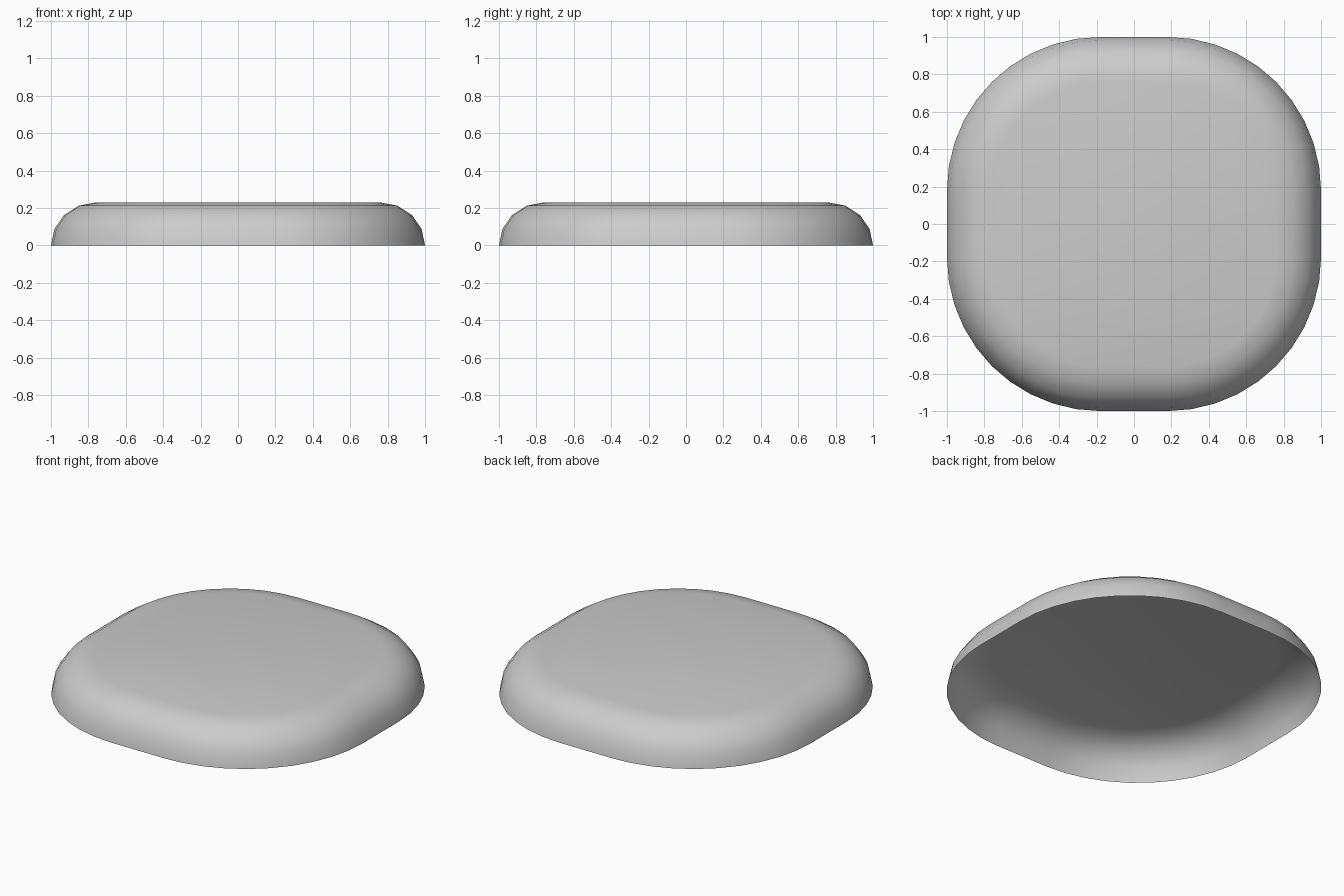
import bpy, bmesh
from math import sin, cos, pi

if "Cube" in bpy.data.objects:
    bpy.data.objects.remove(bpy.data.objects["Cube"])

FLAT = 0.18      # half length of the straight side
RADIUS = 0.82    # corner radius at the rim
EDGE = 0.24      # width of the rounded shoulder
HEIGHT = 0.23
CORNER_STEPS = 10
SHOULDER_STEPS = 4


def rounded_square(bm, inset, z):
    """Ring of vertices around a rounded square."""
    ring = []
    r = RADIUS - inset
    for corner in range(4):
        mid = pi / 4 + corner * pi / 2
        cx = FLAT * (1 if cos(mid) > 0 else -1)
        cy = FLAT * (1 if sin(mid) > 0 else -1)
        for i in range(CORNER_STEPS + 1):
            a = corner * pi / 2 + i * pi / 2 / CORNER_STEPS
            ring.append(bm.verts.new((cx + r * cos(a), cy + r * sin(a), z)))
    return ring


# Open-bottomed cushion-shaped shell: rounded shoulder and flat top
bm = bmesh.new()
rings = []
for s in range(SHOULDER_STEPS + 1):
    t = s * pi / 2 / SHOULDER_STEPS
    rings.append(rounded_square(bm, EDGE * (1 - cos(t)), HEIGHT * sin(t)))
for low, high in zip(rings, rings[1:]):
    n = len(low)
    for i in range(n):
        j = (i + 1) % n
        bm.faces.new((low[i], low[j], high[j], high[i]))
bm.faces.new(rings[-1])
for f in bm.faces:
    f.smooth = True

mesh = bpy.data.meshes.new("rounded_shell")
bm.to_mesh(mesh)
bm.free()
shell = bpy.data.objects.new("rounded_shell", mesh)
bpy.context.collection.objects.link(shell)
